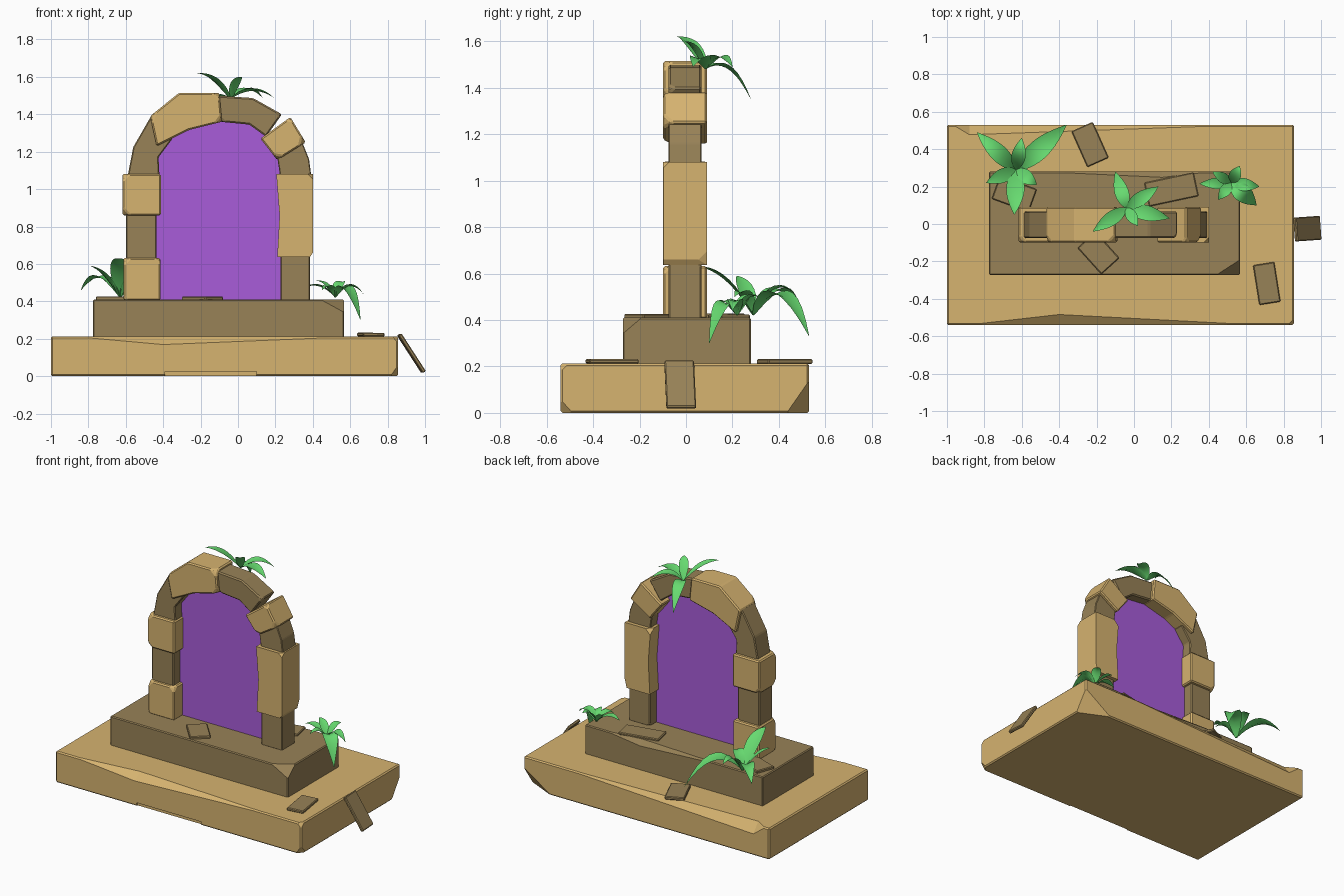
import bpy, bmesh, math, random
from mathutils import Vector, Matrix

if "Cube" in bpy.data.objects:
    bpy.data.objects.remove(bpy.data.objects["Cube"])

random.seed(4)


def material(name, rgb):
    m = bpy.data.materials.new(name)
    m.diffuse_color = [(c / 255 / 12.92 if c < 11 else ((c / 255 + 0.055) / 1.055) ** 2.4) for c in rgb] + [1]
    m.use_nodes = True
    m.node_tree.nodes["Principled BSDF"].inputs["Base Color"].default_value = m.diffuse_color
    return m


SAND = material("light sandstone", (214, 179, 112))
DARK = material("dark sandstone", (152, 130, 87))
PURPLE = material("portal purple", (168, 92, 218))
GREEN = material("leaf green", (103, 218, 112))


def finish(name, bm, mat):
    bmesh.ops.recalc_face_normals(bm, faces=bm.faces)
    me = bpy.data.meshes.new(name)
    bm.to_mesh(me)
    bm.free()
    ob = bpy.data.objects.new(name, me)
    bpy.context.collection.objects.link(ob)
    if mat:
        me.materials.append(mat)
    return ob


def stone(name, profile, y0, y1, mat, chips=3, size=0.035, edge=0.008):
    """Front profile (x, z) extruded along y, with worn edges and chipped corners."""
    bm = bmesh.new()
    f = bm.faces.new([bm.verts.new((x, y0, z)) for x, z in profile])
    r = bmesh.ops.extrude_face_region(bm, geom=[f])
    bmesh.ops.translate(bm, vec=(0, y1 - y0, 0), verts=[v for v in r["geom"] if isinstance(v, bmesh.types.BMVert)])
    bmesh.ops.recalc_face_normals(bm, faces=bm.faces)
    if chips:
        for v in random.sample(list(bm.verts), chips):
            bmesh.ops.bevel(bm, geom=[v], offset=size * random.uniform(0.5, 1.2),
                            affect='VERTICES', segments=1, profile=0.5)
    if edge:
        bmesh.ops.bevel(bm, geom=list(bm.edges), offset=edge, affect='EDGES', segments=1,
                        profile=0.5, clamp_overlap=True)
    return finish(name, bm, mat)


def rect(x0, x1, z0, z1):
    return [(x0, z0), (x1, z0), (x1, z1), (x0, z1)]


def chip_cut(target, points):
    """Cut the convex hull of the points out of a stone."""
    bm = bmesh.new()
    for p in points:
        bm.verts.new(p)
    bmesh.ops.convex_hull(bm, input=list(bm.verts))
    cutter = finish("chip_cutter", bm, None)
    cutter.hide_render = True
    cutter.hide_viewport = True
    mod = target.modifiers.new("chip", 'BOOLEAN')
    mod.operation = 'DIFFERENCE'
    mod.solver = 'EXACT'
    mod.object = cutter


# Stepped base
base = stone("base_slab", rect(-1, 0.855, 0, 0.213), -0.54, 0.53, SAND, 0, 0, 0.008)
chip_cut(base, [(-0.97, -0.545, 0.216), (0.84, -0.545, 0.216), (-0.4, -0.545, 0.165),
                (-0.4, -0.48, 0.216), (-0.4, -0.65, 0.3)])
chip_cut(base, [(-0.98, 0.535, 0.216), (0.82, 0.535, 0.216), (-0.88, 0.535, 0.14),
                (-0.88, 0.475, 0.216), (-0.6, 0.65, 0.3)])
chip_cut(base, [(0.87, 0.42, -0.01), (0.87, 0.545, 0.17), (0.6, 0.545, -0.01), (0.95, 0.65, -0.1)])
chip_cut(base, [(0.8, -0.55, -0.01), (0.87, -0.55, 0.09), (0.87, -0.46, -0.01), (0.95, -0.65, -0.1)])
chip_cut(base, [(0.81, -0.55, 0.22), (0.87, -0.55, 0.15), (0.87, -0.48, 0.22), (0.95, -0.65, 0.3)])
chip_cut(base, [(x, y, z) for x in (-0.39, 0.1) for y in (-0.6, -0.525) for z in (-0.05, 0.024)])
step = stone("upper_step", rect(-0.775, 0.567, 0.2, 0.41), -0.272, 0.28, DARK, 0, 0, 0.006)
chip_cut(step, [(0.42, -0.28, 0.415), (0.575, -0.28, 0.33), (0.575, -0.18, 0.415), (0.65, -0.35, 0.5)])
chip_cut(step, [(-0.7, 0.285, 0.415), (0.5, 0.285, 0.415), (0.15, 0.285, 0.37),
                (0.15, 0.245, 0.415), (0.1, 0.4, 0.5)])

# Arch stones: proud light blocks alternating with recessed dark ones
LIGHT_Y, DARK_Y = (-0.098, 0.09), (-0.075, 0.066)
light_blocks = [
    ("left_foot_block", rect(-0.612, -0.415, 0.405, 0.632)),
    ("left_spring_block", rect(-0.617, -0.413, 0.86, 1.082)),
    ("right_tall_block", [(0.21, 0.637), (0.385, 0.637), (0.4, 0.66), (0.4, 1.08), (0.205, 1.08),
                          (0.222, 0.86)]),
    ("arch_left_block", [(-0.47, 1.39), (-0.435, 1.23), (-0.265, 1.315), (-0.085, 1.36), (-0.1, 1.515),
                         (-0.315, 1.515)]),
    ("arch_right_block", [(0.12, 1.27), (0.21, 1.155), (0.362, 1.25), (0.28, 1.385)]),
]
dark_blocks = [
    ("left_column_block", rect(-0.6, -0.435, 0.62, 0.87)),
    ("left_haunch_block", [(-0.59, 1.07), (-0.42, 1.07), (-0.425, 1.17), (-0.35, 1.27), (-0.465, 1.39),
                           (-0.56, 1.225)]),
    ("crown_block", [(-0.11, 1.5), (-0.095, 1.36), (0.06, 1.345), (0.15, 1.28), (0.235, 1.4), (0.08, 1.487)]),
    ("right_haunch_block", [(0.21, 1.17), (0.225, 1.07), (0.392, 1.07), (0.38, 1.16), (0.34, 1.26),
                            (0.27, 1.27)]),
    ("right_foot_block", rect(0.227, 0.385, 0.405, 0.645)),
]
for n, p in light_blocks:
    stone(n, p, *LIGHT_Y, SAND, 3, 0.035)
for n, p in dark_blocks:
    stone(n, p, *DARK_Y, DARK, 2, 0.022)

# Portal sheet
bm = bmesh.new()
bm.faces.new([bm.verts.new((x, -0.004, z)) for x, z in
              [(-0.47, 0.41), (0.25, 0.41), (0.25, 1.12), (0.19, 1.24), (0.1, 1.34), (-0.09, 1.38),
               (-0.28, 1.34), (-0.4, 1.24), (-0.47, 1.12)]])
finish("portal_sheet", bm, PURPLE)

# Fallen flat tiles: centre, size, (tilt about y, turn about z) in degrees
tiles = [
    ((-0.235, 0.425, 0.221), (0.125, 0.21, 0.022), (0, 24)),
    ((0.71, -0.318, 0.222), (0.115, 0.215, 0.02), (1, 9)),
    ((0.927, -0.025, 0.122), (0.24, 0.128, 0.02), (57, 4)),
    ((-0.19, -0.155, 0.415), (0.13, 0.19, 0.022), (0, 42)),
    ((-0.64, 0.16, 0.415), (0.21, 0.13, 0.024), (0, -20)),
    ((0.2, 0.185, 0.414), (0.27, 0.13, 0.018), (0, 12)),
]
for i, (c, s, (tilt, turn)) in enumerate(tiles):
    t = stone("fallen_tile_%d" % (i + 1), rect(-s[0] / 2, s[0] / 2, -s[2] / 2, s[2] / 2),
              -s[1] / 2, s[1] / 2, DARK, 0, 0, 0.005)
    t.matrix_world = (Matrix.Translation(c) @ Matrix.Rotation(math.radians(turn), 4, 'Z')
                      @ Matrix.Rotation(math.radians(tilt), 4, 'Y'))


def plant(name, root, leaves):
    """Arching folded leaves; each leaf is (tip, arch height, half width)."""
    bm = bmesh.new()
    root = Vector(root)
    for tip, arch, width in leaves:
        tip = Vector(tip)
        ctrl = (root + tip) / 2 + Vector((0, 0, arch))
        side = (tip - root).cross(Vector((0, 0, 1))).normalized()
        rows, n = [], 9
        for k in range(n + 1):
            t = k / n
            p = root * (1 - t) ** 2 + ctrl * 2 * t * (1 - t) + tip * t * t
            w = width * (0.15 * (1 - t) + math.sin(math.pi * t ** 0.85) ** 0.9 if t < 1 else 0.02)
            fold = Vector((0, 0, w * 0.35))
            rows.append([bm.verts.new(q) for q in (p - side * w + fold, p, p + side * w + fold)])
        for a, b in zip(rows, rows[1:]):
            for j in (0, 1):
                bm.faces.new((a[j], a[j + 1], b[j + 1], b[j]))
    ob = finish(name, bm, GREEN)
    # leaf tops face upward
    bm = bmesh.new()
    bm.from_mesh(ob.data)
    for f in bm.faces:
        f.smooth = True
    down = [f for f in bm.faces if f.normal.z < 0]
    if len(down) * 2 > len(bm.faces):
        bmesh.ops.reverse_faces(bm, faces=list(bm.faces))
    bm.to_mesh(ob.data)
    bm.free()


plant("left_plant", (-0.63, 0.29, 0.42), [
    ((-0.84, 0.49, 0.46), 0.17, 0.042), ((-0.36, 0.53, 0.33), 0.26, 0.05),
    ((-0.64, 0.05, 0.63), 0.09, 0.045), ((-0.79, 0.22, 0.59), 0.05, 0.035),
    ((-0.52, 0.21, 0.5), 0.1, 0.035), ((-0.6, 0.46, 0.52), 0.12, 0.035)])
plant("top_plant", (-0.04, 0.085, 1.48), [
    ((-0.22, -0.04, 1.62), 0.06, 0.035), ((-0.1, 0.28, 1.35), 0.13, 0.035),
    ((0.19, 0.03, 1.49), 0.08, 0.038), ((0.13, 0.2, 1.49), 0.09, 0.034),
    ((0.02, -0.01, 1.6), 0.05, 0.028)])
plant("right_plant", (0.52, 0.22, 0.42), [
    ((0.655, 0.1, 0.3), 0.2, 0.045), ((0.35, 0.215, 0.47), 0.07, 0.028),
    ((0.565, 0.31, 0.5), 0.06, 0.03), ((0.45, 0.13, 0.46), 0.07, 0.028),
    ((0.67, 0.2, 0.44), 0.1, 0.032), ((0.42, 0.28, 0.51), 0.04, 0.026)])
